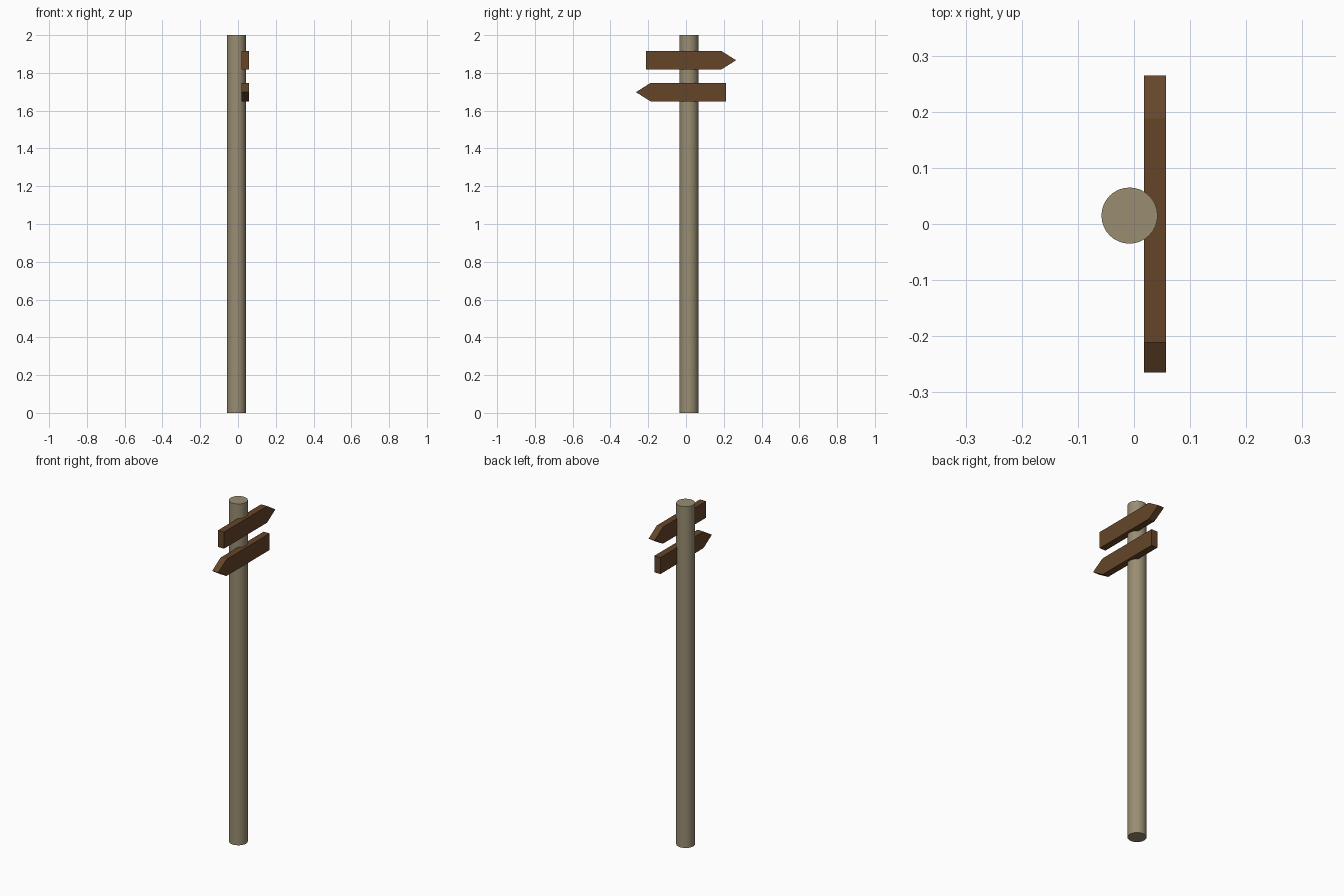
import bpy, bmesh

if "Cube" in bpy.data.objects:
    bpy.data.objects.remove(bpy.data.objects["Cube"])


def material(name, rgb):
    m = bpy.data.materials.new(name)
    m.diffuse_color = (*rgb, 1)
    m.use_nodes = True
    m.node_tree.nodes["Principled BSDF"].inputs["Base Color"].default_value = m.diffuse_color
    return m


post_mat = material("weathered_wood", (0.32, 0.27, 0.17))
board_mat = material("brown_wood", (0.13, 0.06, 0.022))

# Round post
bpy.ops.mesh.primitive_cylinder_add(vertices=32, radius=0.05, depth=2.0,
                                    location=(-0.008, 0.015, 1.0))
post = bpy.context.object
post.name = "post"
post.data.materials.append(post_mat)
bpy.ops.object.shade_smooth_by_angle()


# Arrow-shaped board: extruded profile in the YZ plane, direction = +1 / -1
def arrow_board(name, z, direction):
    h = 0.0485
    profile = [(-0.211, -h), (0.188, -h), (0.265, 0), (0.188, h), (-0.211, h)]
    bm = bmesh.new()
    face = bm.faces.new([bm.verts.new((0.018, y * direction, z + dz))
                         for y, dz in profile])
    ext = bmesh.ops.extrude_face_region(bm, geom=[face])
    verts = [v for v in ext["geom"] if isinstance(v, bmesh.types.BMVert)]
    bmesh.ops.translate(bm, verts=verts, vec=(0.039, 0, 0))
    bmesh.ops.recalc_face_normals(bm, faces=bm.faces)
    mesh = bpy.data.meshes.new(name)
    bm.to_mesh(mesh)
    bm.free()
    mesh.materials.append(board_mat)
    bpy.context.collection.objects.link(bpy.data.objects.new(name, mesh))


arrow_board("upper_arrow_board", 1.867, 1)
arrow_board("lower_arrow_board", 1.698, -1)
